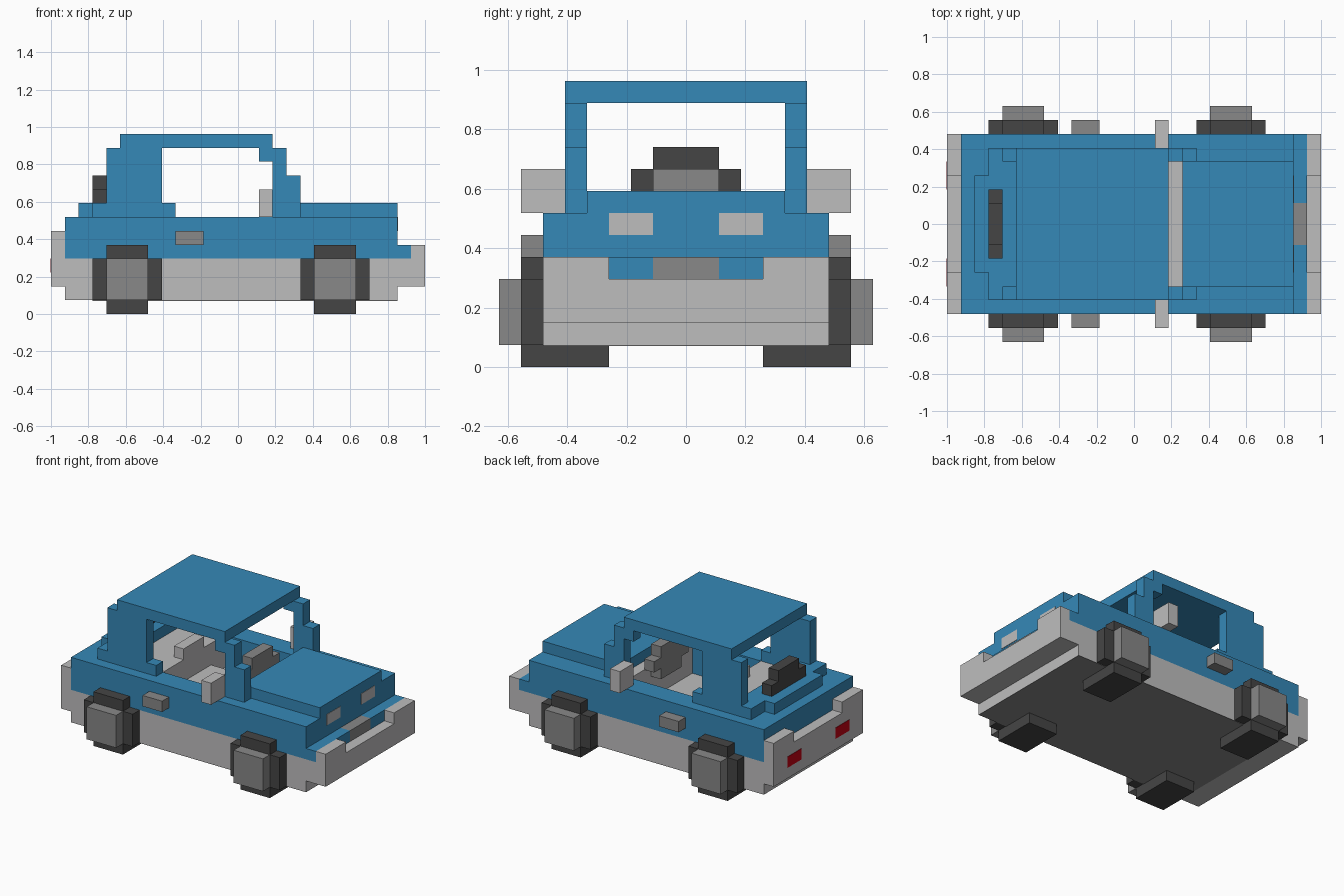
import bpy, bmesh

if "Cube" in bpy.data.objects:
    bpy.data.objects.remove(bpy.data.objects["Cube"], do_unlink=True)

U = 2 / 27          # one block
MID = 8.5           # centre line across the car, in blocks
EPS = 0.04          # thickness of painted plates, in blocks


def material(name, rgb):
    m = bpy.data.materials.new(name)
    m.use_nodes = True
    m.diffuse_color = (*rgb, 1)
    m.node_tree.nodes["Principled BSDF"].inputs["Base Color"].default_value = (*rgb, 1)
    return m


BLUE = material("body blue", (0.036, 0.246, 0.474))
LIGHT = material("light grey", (0.515, 0.512, 0.515))
MEDIUM = material("medium grey", (0.246, 0.246, 0.246))
DARK = material("tyre dark grey", (0.06, 0.06, 0.06))
RED = material("tail light red", (0.55, 0.0, 0.006))


def part(name, mat, *boxes, mirror=False):
    """Join boxes given as (x0, x1, y0, y1, z0, z1) in blocks; mirror adds the far side."""
    bm = bmesh.new()
    boxes = list(boxes)
    if mirror:
        boxes += [(a, b, 2 * MID - d, 2 * MID - c, e, f) for a, b, c, d, e, f in boxes]
    for x0, x1, y0, y1, z0, z1 in boxes:
        for v in bmesh.ops.create_cube(bm, size=1)["verts"]:
            v.co.x = ((x1 if v.co.x > 0 else x0) - 13.5) * U
            v.co.y = ((y1 if v.co.y > 0 else y0) - MID) * U
            v.co.z = (z1 if v.co.z > 0 else z0) * U
    mesh = bpy.data.meshes.new(name)
    bm.to_mesh(mesh)
    bm.free()
    mesh.materials.append(mat)
    obj = bpy.data.objects.new(name, mesh)
    bpy.context.collection.objects.link(obj)
    return obj


# Lower body and bumpers
part("lower_body", LIGHT, (1, 25, 2, 15, 1, 4))
part("underbody_plate", MEDIUM, (3, 25, 2, 15, 1 - EPS, 1))
part("front_bumper", LIGHT, (25, 27, 2, 15, 2, 4))
part("front_bumper_corners", LIGHT, (26, 27, 2, 5, 4, 5), mirror=True)
part("rear_bumper", LIGHT, (0, 1, 2, 15, 2, 5))
part("rear_bumper_corners", LIGHT, (0, 1, 2, 5, 5, 6), mirror=True)

# Upper body around the open cabin
part("body_sides", BLUE, (1, 25, 2, 4, 4, 7), mirror=True)
part("trunk", BLUE, (1, 5, 4, 13, 4, 7))
part("rear_deck", BLUE, (3, 5, 3, 14, 7, 8), (2, 3, 5, 12, 7, 8))
part("hood", BLUE, (17, 25, 4, 13, 4, 8))
part("nose", BLUE, (25, 26, 2, 7, 4, 5), mirror=True)
part("grille", MEDIUM, (25, 26, 7, 10, 4, 5))

# Roof and pillars
part("roof", BLUE, (5, 16, 3, 14, 12, 13))
part("rear_pillars", BLUE, (5, 9, 3, 4, 7, 8), (4, 8, 3, 4, 8, 12), mirror=True)
part("front_pillars", BLUE, (16, 18, 3, 4, 7, 10), (16, 17, 3, 4, 10, 12),
     (15, 16, 3, 4, 11, 12), mirror=True)

# Cabin
part("rear_shelf", LIGHT, (5, 9, 4, 13, 4, 7))
part("seat_back", LIGHT, (8, 9, 7, 10, 7, 8))
part("seat_cushion", LIGHT, (9, 11, 6, 11, 4, 5))
part("dashboard", LIGHT, (16, 17, 4, 13, 4, 7))
part("steering_wheel", MEDIUM, (15, 16, 7, 10, 8, 9), (15, 16, 6, 11, 7, 8),
     (15, 16, 7, 10, 6, 7))

# Fittings
part("side_mirrors", LIGHT, (15, 16, 1, 3, 7, 9), mirror=True)
part("door_handles", MEDIUM, (9, 11, 1, 2, 5, 6), mirror=True)
part("spare_tyre", DARK, (3, 4, 6, 11, 8, 9), (3, 4, 7, 10, 9, 10))
part("headlights", LIGHT, (25, 25 + EPS, 5, 7, 6, 7), mirror=True)
part("tail_lights", RED, (-EPS, 0, 4, 6, 3, 4), mirror=True)

# Wheels
for label, x in (("rear", 3), ("front", 18)):
    part(label + "_tyres", DARK, (x, x + 5, 1, 2, 1, 4), (x + 1, x + 4, 1, 2, 4, 5),
         (x + 1, x + 4, 1, 5, 0, 1), mirror=True)
    part(label + "_hubs", MEDIUM, (x + 1, x + 4, 0, 1, 1, 4), mirror=True)
